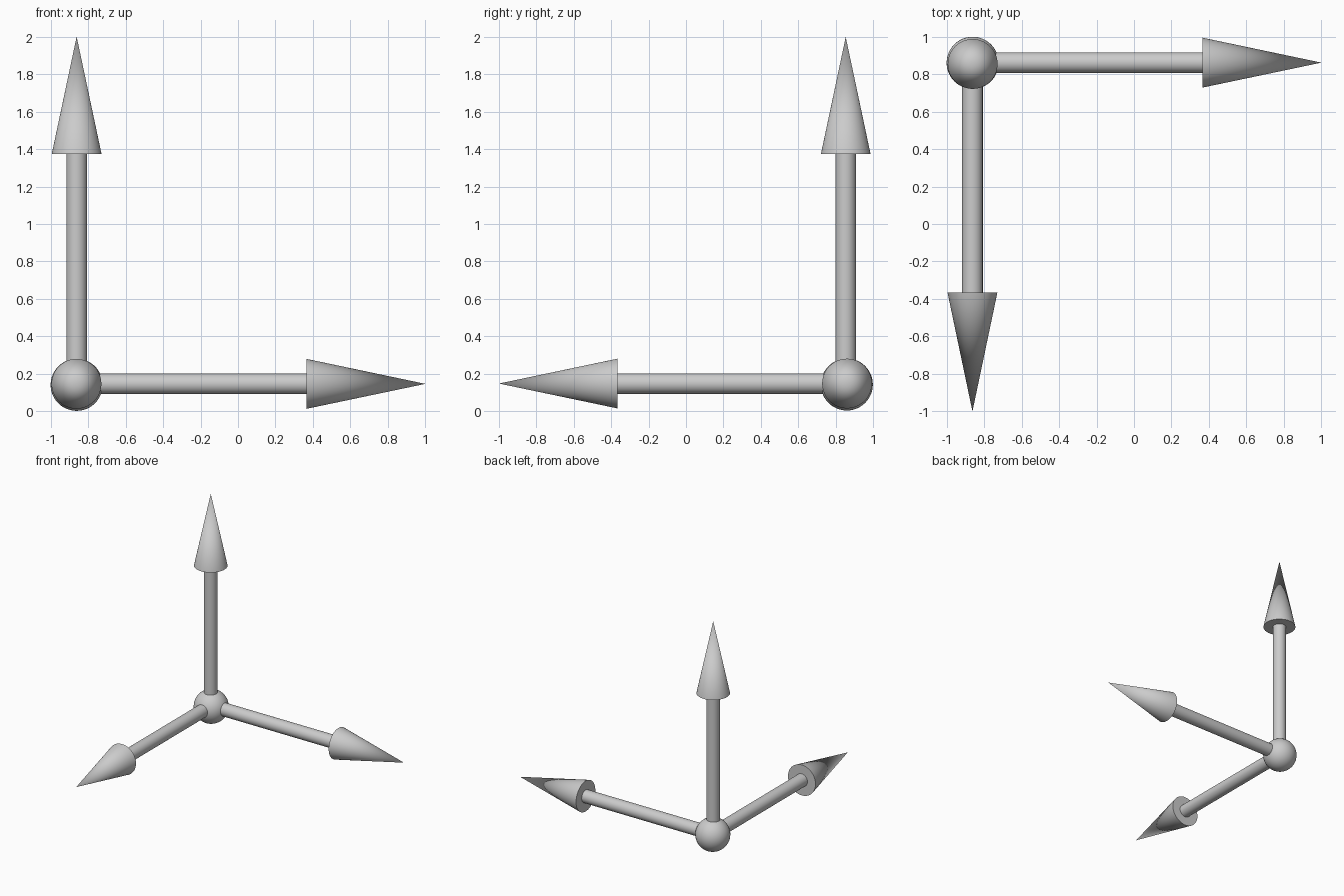
import bpy
from mathutils import Vector

if "Cube" in bpy.data.objects:
    bpy.data.objects.remove(bpy.data.objects["Cube"])

ORIGIN = Vector((-0.861, 0.86, 0.142))


def smooth(obj, name):
    obj.name = name
    bpy.ops.object.shade_smooth_by_angle(angle=0.7)


def tapered(name, start, end, r1, r2):
    # cylinder or cone spanning two points
    axis = end - start
    bpy.ops.mesh.primitive_cone_add(
        vertices=48, radius1=r1, radius2=r2, depth=axis.length,
        location=(start + end) / 2,
        rotation=axis.to_track_quat('Z', 'Y').to_euler())
    smooth(bpy.context.object, name)


# ball joint at the corner
bpy.ops.mesh.primitive_uv_sphere_add(segments=48, ring_count=24,
                                     radius=0.139, location=ORIGIN)
smooth(bpy.context.object, "origin_ball")

# three arrows: name, centre line start, direction, length to head, total length
arrows = [
    ("x", Vector((-0.861, 0.861, 0.147)), Vector((1, 0, 0)), 1.227, 1.861),
    ("y", Vector((-0.862, 0.861, 0.147)), Vector((0, -1, 0)), 1.227, 1.861),
    ("z", Vector((-0.861, 0.854, 0.147)), Vector((0, 0, 1)), 1.226, 1.853),
]
for name, start, direction, neck, length in arrows:
    base = start + direction * neck
    tapered(name + "_shaft", start, base, 0.055, 0.055)
    tapered(name + "_arrowhead", base, start + direction * length, 0.133, 0)
